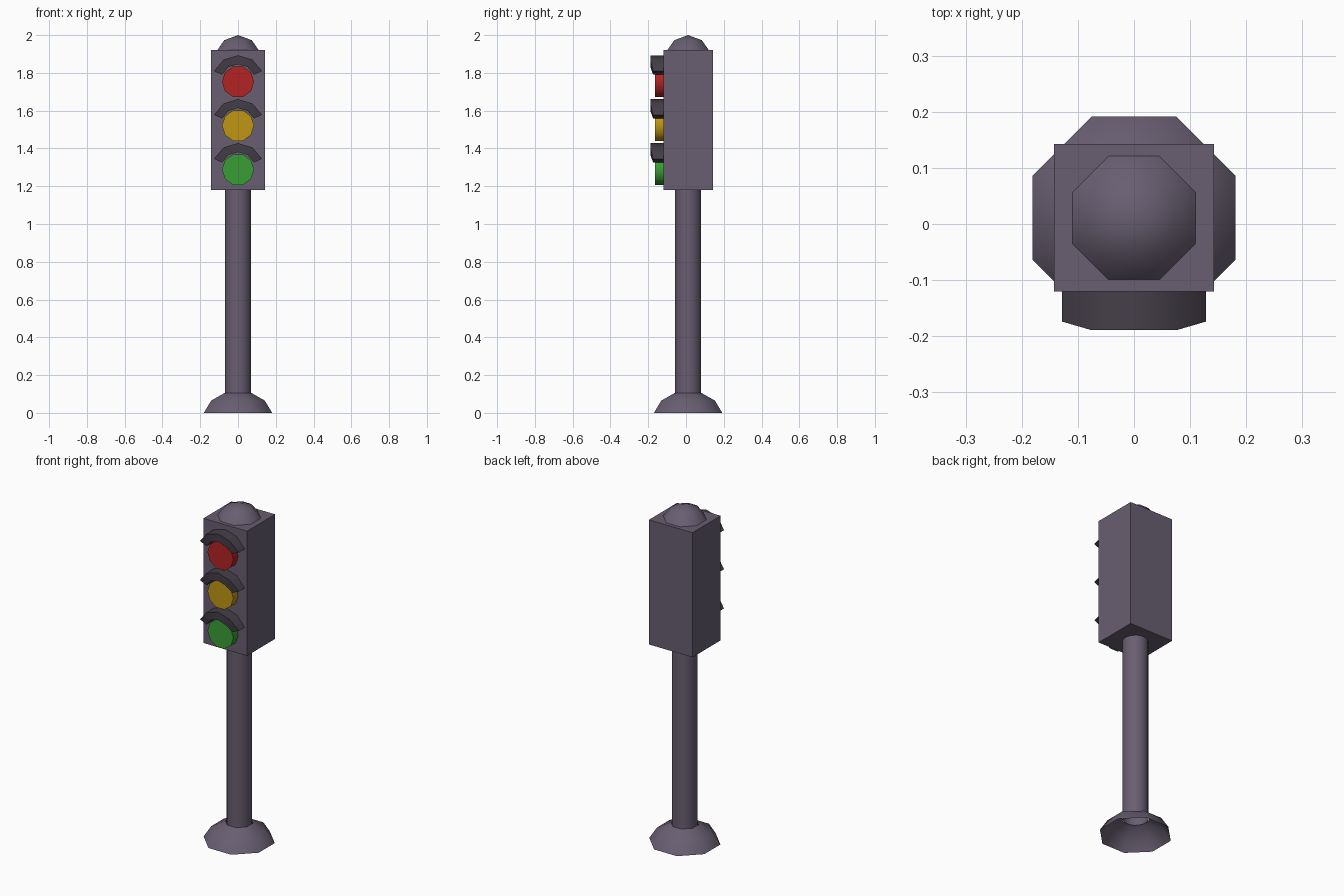
import bpy, bmesh
from math import cos, sin, pi, radians
from mathutils import Matrix

cube = bpy.data.objects.get("Cube")
if cube:
    bpy.data.objects.remove(cube, do_unlink=True)


def material(name, srgb):
    """Flat colour given as 0-255 screen values, stored linear."""
    colour = [((c / 255 + 0.055) / 1.055) ** 2.4 for c in srgb] + [1]
    mat = bpy.data.materials.new(name)
    mat.use_nodes = True
    mat.diffuse_color = colour
    mat.node_tree.nodes["Principled BSDF"].inputs["Base Color"].default_value = colour
    return mat


GREY = material("purple grey", (104, 94, 113))
DARK = material("dark grey", (69, 63, 73))
RED = material("red", (178, 36, 36))
YELLOW = material("yellow", (192, 150, 20))
GREEN = material("green", (58, 158, 53))

AXIS_Y = 0.011     # centre line of the post
FRONT_Y = -0.12    # front face of the housing
BACK_Y = 0.143


def finish(name, bm, mat, smooth=None):
    mesh = bpy.data.meshes.new(name)
    bm.to_mesh(mesh)
    bm.free()
    obj = bpy.data.objects.new(name, mesh)
    bpy.context.collection.objects.link(obj)
    mesh.materials.append(mat)
    if smooth:
        bpy.ops.object.select_all(action='DESELECT')
        obj.select_set(True)
        bpy.context.view_layer.objects.active = obj
        bpy.ops.object.shade_smooth_by_angle(angle=radians(smooth))
    return obj


def lathe(name, profile, sides, mat):
    """Turn (flat-to-flat radius, height) pairs about the post axis."""
    bm = bmesh.new()
    rings = []
    for r, z in profile:
        if r == 0:
            rings.append([bm.verts.new((0, AXIS_Y, z))] * sides)
            continue
        r /= cos(pi / sides)
        angles = [(i + 0.5) * 2 * pi / sides for i in range(sides)]
        rings.append([bm.verts.new((r * cos(a), AXIS_Y + r * sin(a), z)) for a in angles])
    for low, high in zip(rings, rings[1:]):
        for i in range(sides):
            j = (i + 1) % sides
            corners = [low[i], low[j], high[j], high[i]]
            bm.faces.new(list(dict.fromkeys(corners)))
    return finish(name, bm, mat, 60)


# Post: hollow foot, pole and housing cap
lathe("base", [(0.181, 0), (0.142, 0.065), (0.07, 0.106)], 8, GREY)
lathe("pole", [(0.068, 0.1), (0.068, 1.18)], 16, GREY)
lathe("top_cap", [(0.11, 1.92), (0.073, 1.973), (0, 2.0)], 8, GREY)

# Housing box
bm = bmesh.new()
bmesh.ops.create_cube(bm, size=1, matrix=Matrix.Translation((0, (FRONT_Y + BACK_Y) / 2, 1.55))
                      @ Matrix.Diagonal((0.286, BACK_Y - FRONT_Y, 0.74, 1)))
finish("housing", bm, GREY)


def lamp(name, z, mat):
    bm = bmesh.new()
    bmesh.ops.create_cone(bm, cap_ends=True, segments=10, radius1=0.085, radius2=0.085, depth=0.045,
                          matrix=Matrix.Translation((0, FRONT_Y - 0.0225, z))
                          @ Matrix.Rotation(pi / 2, 4, 'X') @ Matrix.Rotation(pi / 2, 4, 'Z'))
    # put flat sides at top and bottom
    bmesh.ops.rotate(bm, verts=bm.verts, cent=(0, 0, z), matrix=Matrix.Rotation(pi / 2, 3, 'Y'))
    if max(abs(v.co.x) for v in bm.verts) < 0.084:
        bmesh.ops.rotate(bm, verts=bm.verts, cent=(0, 0, z), matrix=Matrix.Rotation(pi / 10, 3, 'Y'))
    return finish(name, bm, mat, 50)


def hood(name, z):
    """Arched visor whose lower tips are cut back."""
    bm = bmesh.new()
    sections = []
    for deg, front in ((24, -0.174), (57, -0.189), (90, -0.189), (123, -0.189), (156, -0.174)):
        c, s = cos(radians(deg)), sin(radians(deg))
        sections.append([bm.verts.new((r * c, y, z + r * s)) for r, y in
                         ((0.093, FRONT_Y), (0.14, FRONT_Y), (0.14, front), (0.093, front))])
    for a, b in zip(sections, sections[1:]):
        for i in range(4):
            j = (i + 1) % 4
            bm.faces.new((a[i], a[j], b[j], b[i]))
    bm.faces.new(sections[0])
    bm.faces.new(sections[-1])
    bmesh.ops.recalc_face_normals(bm, faces=bm.faces)
    return finish(name, bm, DARK, 40)


# Lamps with their hoods
for colour, z, mat in (("red", 1.753, RED), ("yellow", 1.521, YELLOW), ("green", 1.288, GREEN)):
    lamp(colour + "_lamp", z, mat)
    hood(colour + "_hood", z)
